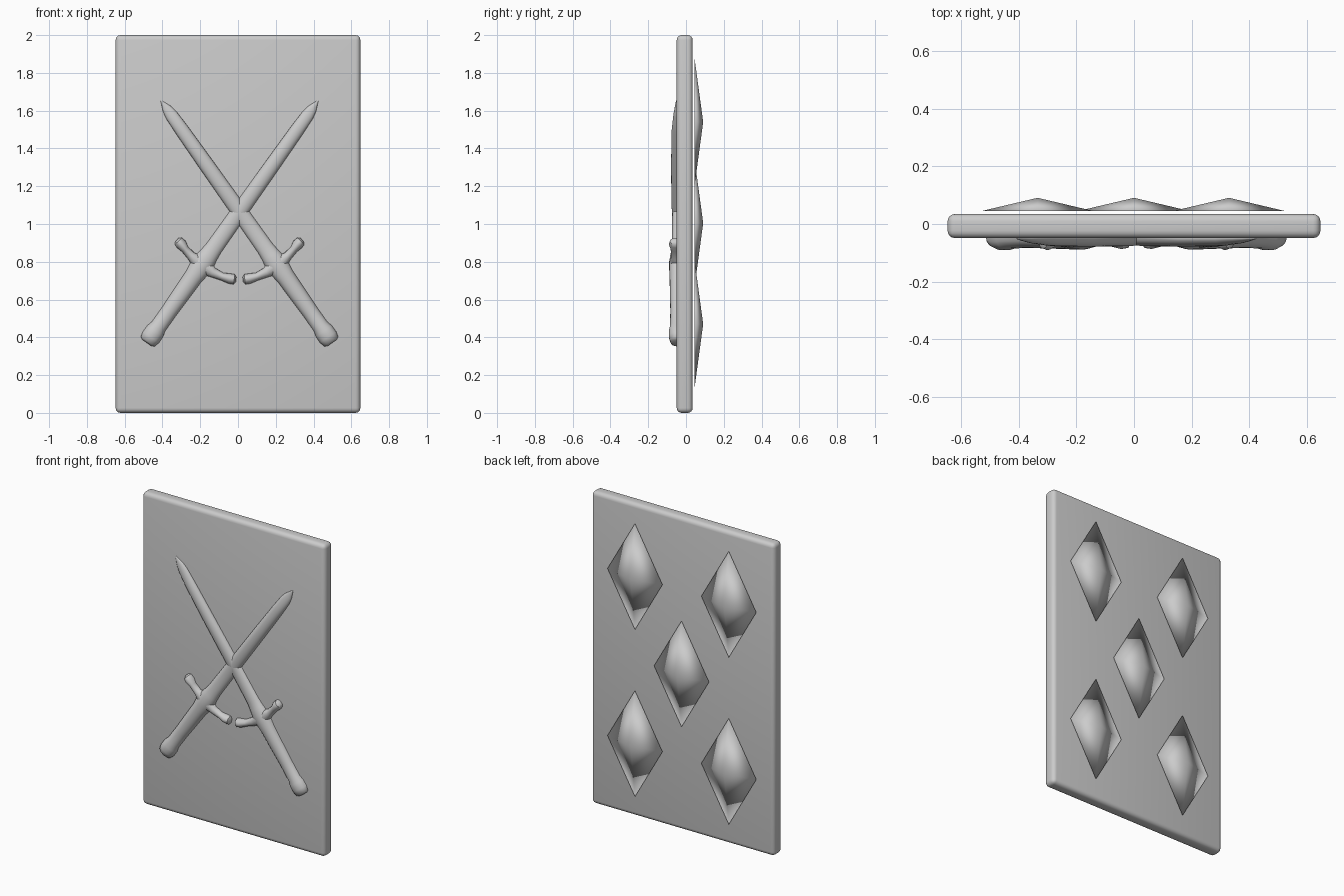
import bpy, bmesh
from math import sin, cos, pi
from mathutils import Vector

if "Cube" in bpy.data.objects:
    bpy.data.objects.remove(bpy.data.objects["Cube"])


def finish(bm, name, angle=None):
    bmesh.ops.recalc_face_normals(bm, faces=bm.faces)
    me = bpy.data.meshes.new(name)
    bm.to_mesh(me)
    bm.free()
    ob = bpy.data.objects.new(name, me)
    bpy.context.collection.objects.link(ob)
    for p in me.polygons:
        p.use_smooth = True
    if angle:
        bpy.context.view_layer.objects.active = ob
        ob.select_set(True)
        bpy.ops.object.shade_smooth_by_angle(angle=angle)
        ob.select_set(False)
    return ob


# Rounded card slab
bm = bmesh.new()
bmesh.ops.create_cube(bm, size=1)
for v in bm.verts:
    v.co = Vector((v.co.x * 1.296, v.co.y * 0.084 - 0.007, v.co.z * 2 + 1))
bmesh.ops.bevel(bm, geom=bm.edges[:], offset=0.026, segments=4,
                profile=0.5, affect='EDGES')
finish(bm, "card_slab", pi / 6)

# Five shallow pyramids floating just off the back
for i, (x, z) in enumerate([(-0.335, 0.47), (0.33, 0.47), (0, 1.005),
                            (-0.335, 1.54), (0.33, 1.54)]):
    bm = bmesh.new()
    base = [bm.verts.new((x + dx, 0.045, z + dz))
            for dx, dz in [(0.195, 0), (0, 0.34), (-0.195, 0), (0, -0.34)]]
    tip = bm.verts.new((x, 0.091, z))
    bm.faces.new(base)
    for k in range(4):
        bm.faces.new((base[k], base[(k + 1) % 4], tip))
    finish(bm, f"back_diamond_{i + 1}")

AXIS_X, SURF_Y, SIDES = 0.008, -0.049, 20


def loft(bm, stations, side):
    """Elliptical tube through (x, z, half width, height above slab)."""
    pts = [Vector((s[0], s[1])) for s in stations]
    rings = []
    for i, (x, z, w, h) in enumerate(stations):
        t = (pts[min(i + 1, len(pts) - 1)] - pts[max(i - 1, 0)]).normalized()
        ring = []
        for k in range(SIDES):
            a = 2 * pi * k / SIDES
            px = x - t.y * w * cos(a)
            pz = z + t.x * w * cos(a)
            rise = sin(a) * h if sin(a) > 0 else sin(a) * 0.01
            ring.append(bm.verts.new((AXIS_X + side * (px - AXIS_X),
                                      SURF_Y - rise, pz)))
        rings.append(ring)
    for a, b in zip(rings, rings[1:]):
        for k in range(SIDES):
            n = (k + 1) % SIDES
            bm.faces.new((a[k], a[n], b[n], b[k]))
    bm.faces.new(rings[0])
    bm.faces.new(rings[-1])


# Blade and grip: distance from guard, half width, height
G, U = (-0.19, 0.785), (0.577, 0.817)
profile = [(-0.507, 0.030, 0.018), (-0.498, 0.045, 0.034), (-0.47, 0.052, 0.042),
           (-0.43, 0.051, 0.042), (-0.40, 0.043, 0.036), (-0.30, 0.043, 0.034),
           (-0.20, 0.046, 0.036), (-0.08, 0.049, 0.038), (-0.03, 0.056, 0.040),
           (0.02, 0.058, 0.040), (0.06, 0.050, 0.034), (0.11, 0.045, 0.026),
           (0.33, 0.043, 0.024), (0.38, 0.042, 0.028), (0.65, 0.040, 0.030),
           (0.87, 0.037, 0.027), (0.97, 0.033, 0.018), (1.01, 0.025, 0.012),
           (1.062, 0.003, 0.004)]
blade = [(G[0] + U[0] * d, G[1] + U[1] * d, w, h) for d, w, h in profile]

# Cross guard with knobbed ends
guard = [(-0.324, 0.916, 0.012, 0.015), (-0.316, 0.909, 0.026, 0.036),
         (-0.300, 0.892, 0.029, 0.042), (-0.280, 0.866, 0.021, 0.032),
         (-0.245, 0.828, 0.024, 0.030), (-0.19, 0.785, 0.055, 0.038),
         (-0.135, 0.744, 0.027, 0.030), (-0.085, 0.722, 0.021, 0.028),
         (-0.045, 0.711, 0.027, 0.038), (-0.020, 0.707, 0.027, 0.034),
         (-0.010, 0.706, 0.013, 0.014)]

for side, label in ((1, "left"), (-1, "right")):
    for stations, part in ((blade, "blade_and_grip"), (guard, "cross_guard")):
        bm = bmesh.new()
        loft(bm, stations, side)
        finish(bm, f"{label}_sword_{part}", pi / 4)
